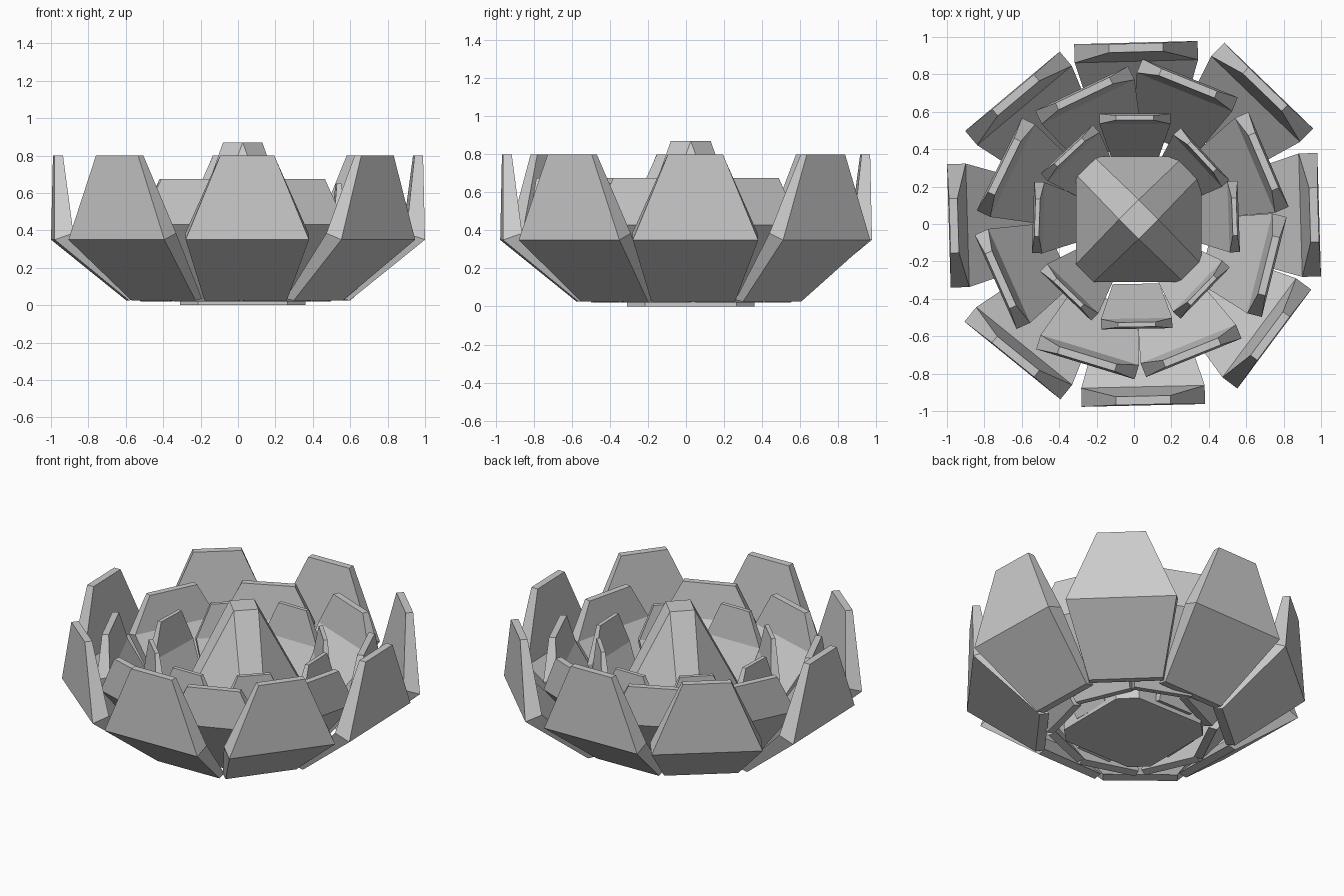
import bpy, bmesh
from math import radians, sin, cos

if "Cube" in bpy.data.objects:
    bpy.data.objects.remove(bpy.data.objects["Cube"])


def make_object(name, verts, faces):
    mesh = bpy.data.meshes.new(name)
    mesh.from_pydata(verts, [], faces)
    bm = bmesh.new()
    bm.from_mesh(mesh)
    bmesh.ops.recalc_face_normals(bm, faces=bm.faces)
    bm.to_mesh(mesh)
    bm.free()
    obj = bpy.data.objects.new(name, mesh)
    bpy.context.collection.objects.link(obj)
    return obj


def petal(name, outer, inner, widths, x, y, angle):
    """Folded plate: section points are (outward offset, z), widths are half widths.
    The section loop runs up the outside and back down the inside."""
    loop = list(zip(outer + inner[::-1], widths + widths[::-1]))
    verts = [(s * w, off, z) for s in (-1, 1) for (off, z), w in loop]
    faces = [(i, (i + 1) % 6, (i + 1) % 6 + 6, i + 6) for i in range(6)]
    for k in (0, 6):
        faces += [(k, k + 1, k + 4, k + 5), (k + 1, k + 2, k + 3, k + 4)]
    obj = make_object(name, verts, faces)
    obj.location = (x, y, 0)
    obj.rotation_euler.z = radians(angle - 90)


def ring(name, outer, inner, widths, places):
    for i, (x, y, a) in enumerate(places):
        petal(f"{name}_{i + 1}", outer, inner, widths, x, y, a)


# Outer petals: (x, y, facing angle) of the fold's outer edge
ring("outer_petal",
     [(-.40, .025), (0, .35), (-.005, .80)],
     [(-.455, .035), (-.10, .385), (-.05, .80)],
     [.22, .33, .145],
     [(.99, .05, 1.7), (.72, .74, 46), (.01, .97, 91.5), (-.65, .71, 130),
      (-.99, -.01, 181.7), (-.65, -.73, 231), (.05, -.97, 271.3), (.75, -.615, 323.3)])

# Middle petals, set between the outer ones
ring("middle_petal",
     [(-.32, .02), (0, .43), (-.01, .675)],
     [(-.37, .03), (-.08, .455), (-.05, .675)],
     [.18, .275, .16],
     [(.72, .345, 23), (.30, .78, 68), (-.28, .725, 115.6), (-.72, .32, 154),
      (-.74, -.31, 204), (-.26, -.75, 253), (.32, -.715, 292), (.75, -.23, 346)])

# Inner petals around the bud
ring("inner_petal",
     [(-.20, .02), (0, .42), (-.01, .65)],
     [(-.24, .03), (-.055, .44), (-.035, .65)],
     [.125, .19, .10],
     [(.56, .04, 2), (.38, .375, 43), (.005, .59, 90), (-.36, .40, 133),
      (-.54, .035, 178), (-.365, -.385, 226), (.015, -.56, 271), (.38, -.37, 316)])

# Central bud: chamfered square base closing to a flat diamond top
h, c, t = .335, .24, .105
base = [(h, -c), (h, c), (c, h), (-c, h), (-h, c), (-h, -c), (-c, -h), (c, -h)]
verts = [(x, y, z) for z in (0, .22) for x, y in base]
verts += [(t, 0, .87), (0, t, .87), (-t, 0, .87), (0, -t, .87)]
faces = [tuple(range(8)), (16, 17, 18, 19)]
faces += [(i, (i + 1) % 8, (i + 1) % 8 + 8, i + 8) for i in range(8)]
for k in range(4):
    a, b, n = 8 + 2 * k, 9 + 2 * k, 8 + (2 * k + 2) % 8
    faces += [(a, b, 16 + k), (b, n, 16 + (k + 1) % 4, 16 + k)]
bud = make_object("central_bud", verts, faces)
bud.location = (.025, .025, 0)
